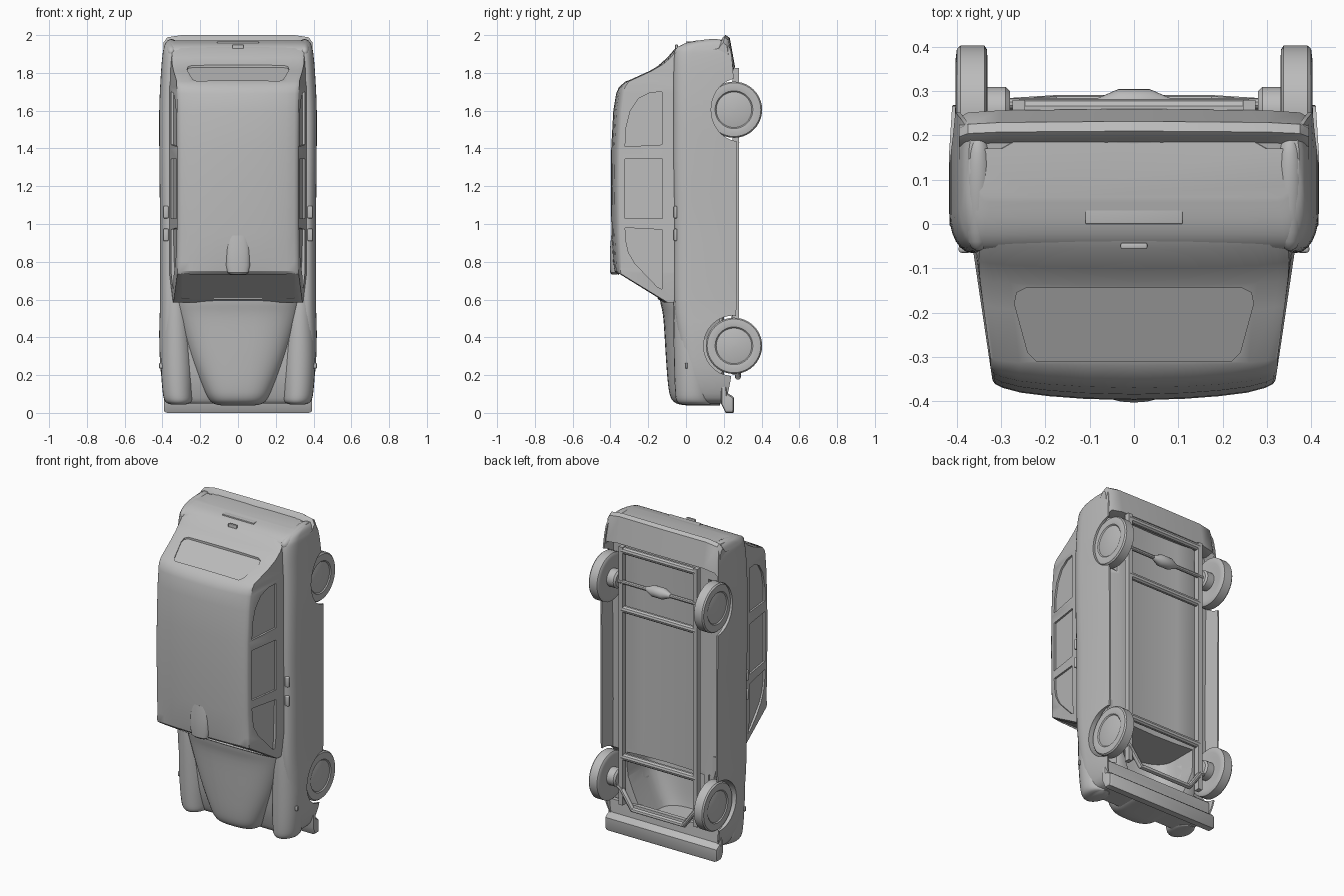
import bpy, bmesh, math
from mathutils import Vector

if "Cube" in bpy.data.objects:
    bpy.data.objects.remove(bpy.data.objects["Cube"])

grey = bpy.data.materials.new("plain grey")
grey.diffuse_color = (0.5, 0.5, 0.5, 1)
grey.use_nodes = True
grey.node_tree.nodes["Principled BSDF"].inputs["Base Color"].default_value = grey.diffuse_color


def finish(ob, angle=35):
    ob.data.materials.clear()
    ob.data.materials.append(grey)
    bpy.ops.object.select_all(action='DESELECT')
    ob.select_set(True)
    bpy.context.view_layer.objects.active = ob
    bpy.ops.object.shade_smooth_by_angle(angle=math.radians(angle))
    return ob


def loft(name, rings):
    """Skin closed rings of equal length and cap both ends."""
    bm = bmesh.new()
    vs = [[bm.verts.new(p) for p in ring] for ring in rings]
    n = len(rings[0])
    for a, b in zip(vs, vs[1:]):
        for i in range(n):
            bm.faces.new((a[i], a[(i + 1) % n], b[(i + 1) % n], b[i]))
    bm.faces.new(vs[0])
    bm.faces.new(vs[-1])
    bmesh.ops.recalc_face_normals(bm, faces=bm.faces)
    me = bpy.data.meshes.new(name)
    bm.to_mesh(me)
    bm.free()
    ob = bpy.data.objects.new(name, me)
    bpy.context.collection.objects.link(ob)
    return ob


def box(name, x0, x1, y0, y1, z0, z1, bevel=0):
    ring = lambda z: [(x0, y0, z), (x1, y0, z), (x1, y1, z), (x0, y1, z)]
    ob = loft(name, [ring(z0), ring(z1)])
    if bevel:
        m = ob.modifiers.new("bevel", 'BEVEL')
        m.width, m.segments = bevel, 3
        bpy.context.view_layer.objects.active = ob
        bpy.ops.object.modifier_apply(modifier="bevel")
    return ob


def lathe(name, profile, y, z, n=40):
    """Revolve (x, radius) pairs about a line along x."""
    return loft(name, [[(x, y + r * math.cos(2 * math.pi * i / n), z + r * math.sin(2 * math.pi * i / n))
                        for i in range(n)] for x, r in profile])


def rod(name, pts, r):
    cu = bpy.data.curves.new(name, 'CURVE')
    cu.dimensions, cu.bevel_depth, cu.bevel_resolution, cu.use_fill_caps = '3D', r, 3, True
    sp = cu.splines.new('POLY')
    sp.points.add(len(pts) - 1)
    for p, co in zip(sp.points, pts):
        p.co = (*co, 1)
    ob = bpy.data.objects.new(name, cu)
    bpy.context.collection.objects.link(ob)
    bpy.ops.object.select_all(action='DESELECT')
    ob.select_set(True)
    bpy.context.view_layer.objects.active = ob
    bpy.ops.object.convert(target='MESH')
    return finish(bpy.context.view_layer.objects.active)


def cut(ob, cutters):
    bpy.context.view_layer.objects.active = ob
    for c in cutters:
        m = ob.modifiers.new("cut", 'BOOLEAN')
        m.operation, m.solver, m.object = 'DIFFERENCE', 'EXACT', c
        bpy.ops.object.modifier_apply(modifier=m.name)


def smooth(st, k=4):
    """Catmull-Rom interpolation of a list of station tuples."""
    out = []
    for i in range(len(st) - 1):
        p = [Vector(st[max(0, min(len(st) - 1, i + d))]) for d in (-1, 0, 1, 2)]
        for j in range(k):
            t = j / k
            out.append(tuple(0.5 * (2 * p[1] + (p[2] - p[0]) * t + (2 * p[0] - 5 * p[1] + 4 * p[2] - p[3]) * t * t
                                    + (3 * p[1] - p[0] - 3 * p[2] + p[3]) * t ** 3)))
    return out + [st[-1]]


def mirrored(half, z):
    """Closed ring from a half section running centre top to centre bottom."""
    return [(x, y, z) for x, y in half] + [(-x, y, z) for x, y in half[-2:0:-1]]


# Lower body: z, half width, top, skirt edge
body_st = [(.05, .33, .03, .20), (.08, .375, .01, .215), (.2, .407, -.02, .24), (.4, .417, -.04, .255),
           (.6, .413, -.06, .268), (1, .413, -.06, .268), (1.3, .416, -.065, .268), (1.6, .417, -.065, .262),
           (1.8, .408, -.065, .25), (1.9, .399, -.06, .24), (1.935, .392, -.042, .23), (1.958, .384, 0, .22),
           (1.972, .373, .06, .21)]


def body_half(w, t, b):
    arc = [(w - .05 + .05 * math.sin(a), t + .09 - .09 * math.cos(a)) for a in [i * math.pi / 12 for i in range(7)]]
    return [(0, t), (w * .6, t)] + arc + [(w, .165), (w * .985, b), (w * .96, b), (w * .94, .17), (w * .8, .17),
                                          (w * .66, .2), (w * .4, .188), (0, .182)]


body = loft("lower_body", [mirrored(body_half(w, t, b), z) for z, w, t, b in smooth(body_st)])

# Bonnet
hood_st = [(.04, .09, 0), (.05, .13, -.05), (.08, .16, -.08), (.15, .195, -.095), (.3, .258, -.107),
           (.5, .325, -.12), (.58, .342, -.135), (.62, .342, -.14)]


def hood_half(w, t, low=.18):
    arc = [i * math.pi / 20 for i in range(11)]
    return [(w * math.sin(a) ** .7, .05 + (t - .05) * max(0, math.cos(a)) ** .7) for a in arc] + [(w, low), (0, low)]


hood = loft("bonnet", [mirrored(hood_half(w, t), z) for z, w, t in smooth(hood_st)])

# Front fenders: z, centre x, half width, top
fender_st = [(.045, .315, .04, -.02), (.06, .315, .07, -.048), (.12, .32, .08, -.058), (.3, .325, .085, -.064),
             (.55, .33, .075, -.066), (.75, .34, .05, -.057)]
fenders = []
for s in (1, -1):
    fenders.append(loft("front_fender", [[(s * (c + r * math.cos(i * math.pi / 12)),
                   (t + .13) / 2 + (.13 - t) / 2 * math.sin(i * math.pi / 12), z) for i in range(24)]
                   for z, c, r, t in smooth(fender_st)]))

# Wheel arch and engine bay cutters
cutters = []
for s in (1, -1):
    for cy, cz, ry, rz in ((.25, .355, .157, .16), (.285, 1.605, .152, .168)):
        ring = lambda x: [(x, cy + ry * math.cos(i * math.pi / 20), cz + rz * math.sin(i * math.pi / 20)) for i in range(40)]
        cutters.append(loft("arch_cutter", [ring(s * .29), ring(s * .6)]))
bay = loft("bay_cutter", [mirrored(hood_half(min(w - .012, .27), t + .014, .4), z)
                          for z, w, t in smooth(hood_st) if .1 < z < .52])
cut(body, cutters + [bay])
cut(hood, [bay])
for f in fenders:
    cut(f, cutters + [bay])
for ob in [body, hood] + fenders:
    finish(ob)

# Cabin: z, top, crown amount, width scale
cabin_st = [(.585, -.12, .5, .95), (.735, -.365, .5, 1), (.75, -.379, .7, 1), (.8, -.387, 1, 1), (.95, -.395, 1, 1),
            (1.2, -.398, 1, 1), (1.4, -.396, 1, 1), (1.6, -.385, 1, 1), (1.69, -.37, .9, 1), (1.725, -.355, .7, 1),
            (1.755, -.32, .4, .99), (1.81, -.2, .4, .985), (1.845, -.14, .4, .98), (1.88, -.1, .4, .97),
            (1.93, -.057, .4, .96), (1.95, -.01, .4, .95), (1.963, .03, .4, .94)]


def side_x(y):
    return .362 + (min(y, -.08) + .08) * .155


def cabin_half(t, c, k):
    e = t + .045 * c
    w = side_x(e)
    low = max(e, -.08) + .01
    pts = [(0, t), (w * .35, t + .003 * c), (w * .6, t + .009 * c), (w * .8, t + .017 * c), (w * .93, t + .028 * c),
           (w * .98, t + .036 * c), (w, e), (side_x(low), low), (.372, .08), (0, .08)]
    return [(x * k, y) for x, y in pts]


cabin = loft("cabin", [mirrored(cabin_half(t, c, k), z) for z, t, c, k in cabin_st])

# Side window recesses
windows = [[(-.127, 1.70), (-.127, 1.42), (-.322, 1.41), (-.32, 1.5), (-.295, 1.6), (-.25, 1.665), (-.19, 1.695)],
           [(-.125, 1.345), (-.125, 1.03), (-.322, 1.03), (-.322, 1.345)],
           [(-.322, .98), (-.127, .97), (-.127, .655), (-.15, .665), (-.27, .79), (-.305, .85), (-.32, .92)]]
glass = []
for s in (1, -1):
    for w in windows:
        glass.append(loft("window_cutter", [
            [(s * (side_x(y) * (1 - .05 * max(0, .735 - z) / .15) - .012), y, z) for y, z in w],
            [(s * .5, y, z) for y, z in w]]))

# Windscreen and rear window recesses
screen = [(-.352, .739), (-.145, .612), (-.175, .562), (-.38, .689)]
glass.append(loft("windscreen_cutter", [[(x, y, z) for y, z in screen] for x in (-.3, .3)]))
half = [(.22, -.31), (.24, -.29), (.27, -.18), (.265, -.155), (.245, -.145)]
pane = half + [(-x, y) for x, y in reversed(half)]
rear_z = lambda y: 1.759 + (y + .315) * .475
glass.append(loft("rear_window_cutter", [[(x, y, rear_z(y) - .012) for x, y in pane], [(x, y, 2.1) for x, y in pane]]))
cut(cabin, glass)
finish(cabin, 30)
for c in cutters + glass + [bay]:
    bpy.data.objects.remove(c)

# Roof scoop above the windscreen
scoop_st = [(.732, .04, -.392), (.742, .056, -.401), (.78, .065, -.403), (.86, .064, -.403), (.94, .055, -.396)]
finish(loft("roof_scoop", [[(w * math.cos(i * math.pi / 12), -.365 + (t + .365) * max(0, math.sin(i * math.pi / 12)) ** .5, z)
       for i in range(13)] for z, w, t in scoop_st]))

# Tail: sloping lower panel with lip, corner ridges, plate panel and handle
tail = [(0, 1.94), (.185, 1.97), (.195, 1.985), (.21, 2.0), (.232, 1.985), (.26, 1.83), (.2, 1.82), (.05, 1.85)]
finish(loft("tail_panel", [[(x, .1 + (y - .1) * k, z - d) for y, z in tail] for x, d, k in
       ((-.395, .04, .88), (-.375, .012, .95), (-.3, 0, .98), (0, 0, 1), (.3, 0, .98), (.375, .012, .95), (.395, .04, .88))]))
for s in (1, -1):
    finish(loft("rear_corner_ridge", [[(s * .352 + .035 * q * math.cos(i * math.pi / 10), .07 - .13 * math.cos(a),
           1.932 - .022 * math.cos(a) + .04 * q * math.sin(i * math.pi / 10)) for i in range(20)]
           for a, q in [(a, math.sin(a) ** .7) for a in [.05 + j * .253 for j in range(13)]]]))
finish(box("plate_panel", -.11, .11, 0, .07, 1.94, 1.966, .003))
finish(box("tail_handle", -.03, .03, -.057, -.043, 1.9, 1.95, .004))

# Door handles and side lamps
for s in (1, -1):
    for z in (.91, 1.03):
        finish(box("door_handle", s * .382 - .014, s * .382 + .014, -.065, -.047, z, z + .065, .006))
    finish(box("side_lamp", s * .407 - .01, s * .407 + .01, -.005, .008, .235, .265, .004))

# Front bumper blended into a broad valance
front = [(.25, 0), (.255, .01), (.255, .08), (.245, .09), (.218, .105), (.212, .185), (.185, .185), (.185, .05), (.21, 0)]
finish(loft("front_bumper", [[(x, .2 + (y - .2) * k, .045 + (z - .045) * k) for y, z in front] for x, k in
       ((-.392, .7), (-.388, .88), (-.375, 1), (.375, 1), (.388, .88), (.392, .7))]))

# Wheels with domed hub caps, and brake drums
tyre = [(.336, .02), (.336, .085), (.331, .115), (.332, .14), (.338, .149), (.392, .149), (.4, .142), (.403, .118),
        (.4, .1), (.394, .094), (.396, .085), (.4, .06), (.403, .03), (.404, .004)]
for s in (1, -1):
    for z in (.355, 1.605):
        finish(lathe("wheel", [(s * x, r) for x, r in tyre], .254, z))
        finish(lathe("brake_drum", [(s * .28, .045), (s * .29, .055), (s * .34, .055)], .255, z))

# Chassis rails, cross members, axles and differential
for s in (1, -1):
    finish(box("chassis_rail", s * .26 - .014, s * .26 + .014, .245, .28, .2, 1.825))
for z in (1.8, 1.43, .5):
    rod("cross_member", [(-.26, .26, z), (.26, .26, z)], .022)
rod("rear_axle", [(-.33, .272, 1.605), (.33, .272, 1.605)], .013)
finish(lathe("differential", [(-.085, .012), (-.035, .034), (.035, .034), (.085, .012)], .271, 1.605, 20))
rod("front_axle", [(-.33, .265, .34), (-.26, .27, .3), (-.18, .275, .19), (.18, .275, .19),
                   (.26, .27, .3), (.33, .265, .34)], .016)
